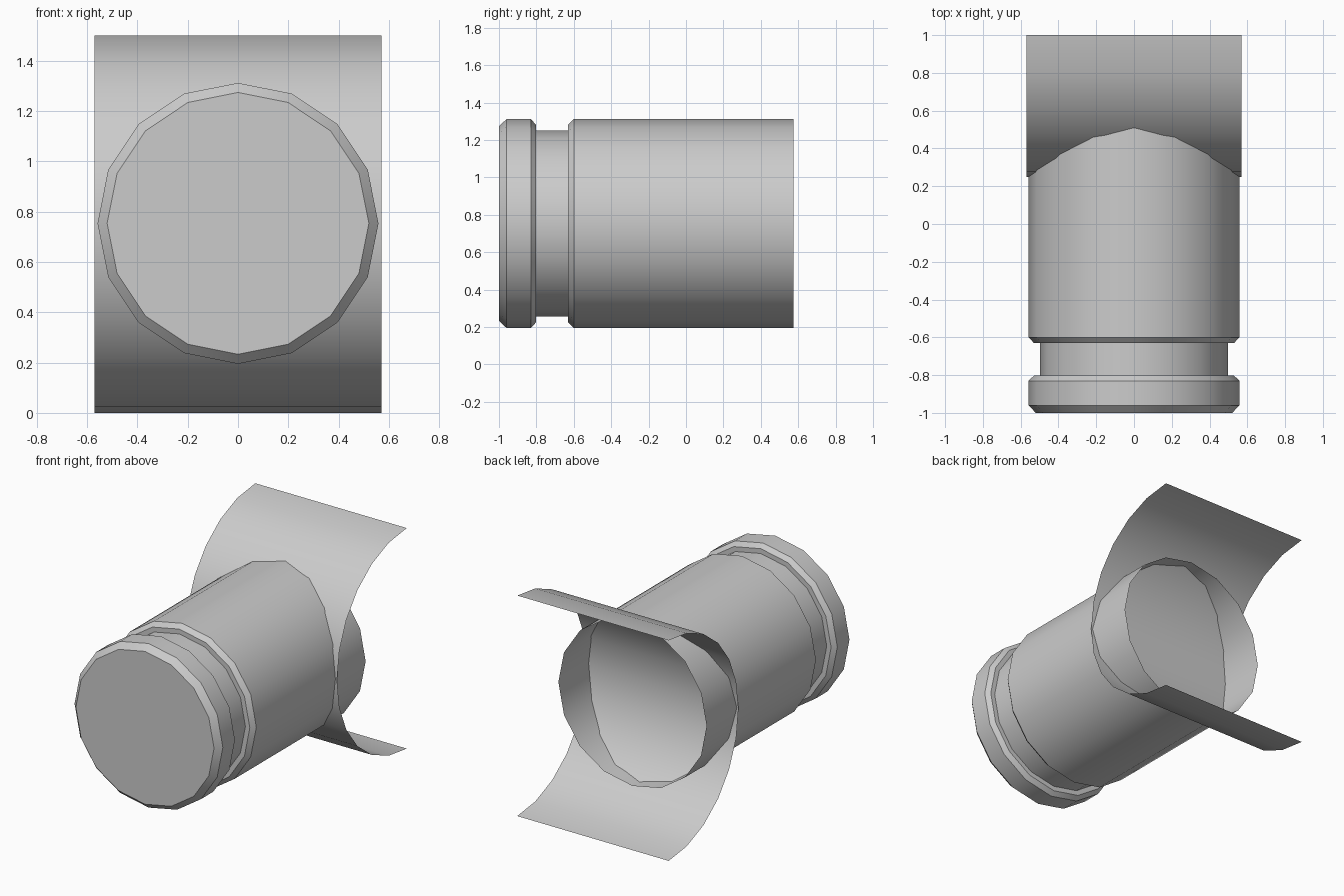
import bpy, bmesh
from math import sin, cos, pi, radians

if "Cube" in bpy.data.objects:
    bpy.data.objects.remove(bpy.data.objects["Cube"])

CENTRE_Z = 0.753


def make_object(name, bm):
    mesh = bpy.data.meshes.new(name)
    bm.to_mesh(mesh)
    bm.free()
    obj = bpy.data.objects.new(name, mesh)
    bpy.context.collection.objects.link(obj)
    bpy.ops.object.select_all(action='DESELECT')
    obj.select_set(True)
    bpy.context.view_layer.objects.active = obj
    bpy.ops.object.shade_smooth_by_angle(angle=radians(30))
    return obj


def bridge(bm, a, b, closed):
    n = len(a)
    for i in range(n if closed else n - 1):
        j = (i + 1) % n
        bm.faces.new((a[i], a[j], b[j], b[i]))


# Pipe stub: 16-sided, grooved near the capped front, open at the back (y, radius)
profile = [(-1.0, 0.52), (-0.96, 0.558), (-0.83, 0.558), (-0.803, 0.53),
           (-0.803, 0.497), (-0.63, 0.497), (-0.63, 0.53), (-0.60, 0.558),
           (0.575, 0.558)]
SIDES = 16
bm = bmesh.new()
rings = [[bm.verts.new((r * cos(2 * pi * k / SIDES), y,
                        CENTRE_Z + r * sin(2 * pi * k / SIDES)))
          for k in range(SIDES)] for y, r in profile]
for a, b in zip(rings, rings[1:]):
    bridge(bm, a, b, True)
bm.faces.new(rings[0])
bmesh.ops.recalc_face_normals(bm, faces=bm.faces)
make_object("grooved_pipe", bm)

# Saddle: half-cylinder sheet that the pipe passes through
STEPS, RADIUS, HALF_WIDTH = 12, 0.75, 0.57
bm = bmesh.new()
left, right = [[bm.verts.new((x, 1 - RADIUS * sin(pi * k / STEPS),
                              RADIUS - RADIUS * cos(pi * k / STEPS)))
                for k in range(STEPS + 1)] for x in (-HALF_WIDTH, HALF_WIDTH)]
bridge(bm, right, left, False)
bm.normal_update()
if bm.faces[:][STEPS // 2].normal.y > 0 if not bm.faces.ensure_lookup_table() else False:
    bmesh.ops.reverse_faces(bm, faces=bm.faces)
make_object("saddle_sheet", bm)
